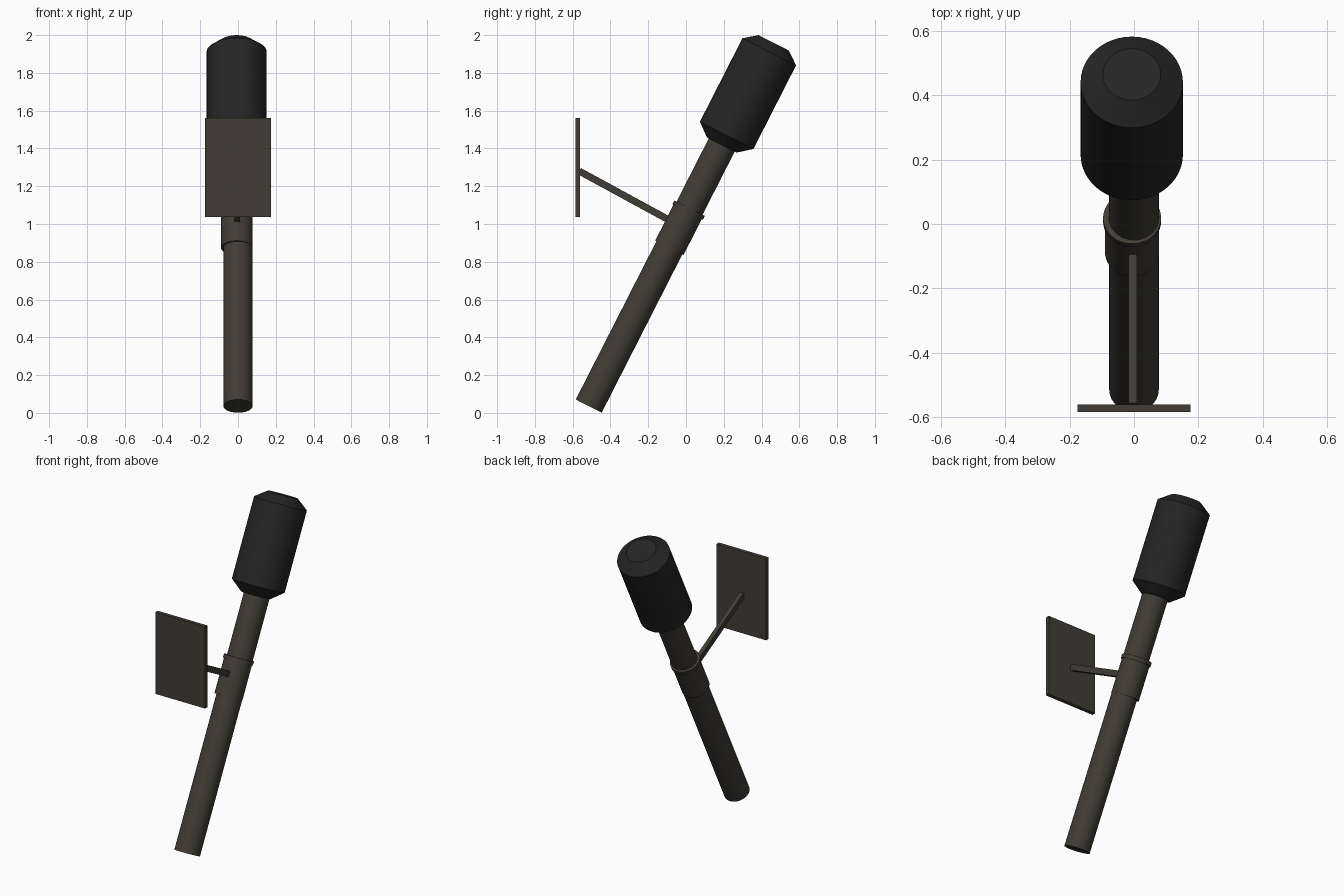
import bpy, math
from mathutils import Vector, Matrix

if "Cube" in bpy.data.objects:
    bpy.data.objects.remove(bpy.data.objects["Cube"])

TILT = math.radians(27)
BASE = Vector((0, -0.515, 0.036))           # centre of the handle's lower end


def material(name, rgb):
    m = bpy.data.materials.new(name)
    m.diffuse_color = (*rgb, 1)
    m.use_nodes = True
    m.node_tree.nodes["Principled BSDF"].inputs["Base Color"].default_value = m.diffuse_color
    return m


METAL = material("dark brown metal", (0.054, 0.046, 0.034))
BLACK = material("black", (0.018, 0.018, 0.018))


def finish(name, verts, faces, mat, smooth=False):
    me = bpy.data.meshes.new(name)
    me.from_pydata(verts, [], faces)
    me.materials.append(mat)
    ob = bpy.data.objects.new(name, me)
    bpy.context.collection.objects.link(ob)
    bpy.ops.object.select_all(action='DESELECT')
    ob.select_set(True)
    bpy.context.view_layer.objects.active = ob
    if smooth:
        bpy.ops.object.shade_smooth_by_angle(angle=math.radians(25))
    return ob


def lathe(name, profile, mat, x=0, n=48, closed=False):
    """Revolve (radius, distance) pairs about the tilted axis."""
    rot = Matrix.Rotation(-TILT, 4, 'X')
    verts, faces = [], []
    for r, s in profile:
        for i in range(n):
            a = 2 * math.pi * i / n
            verts.append(BASE + rot @ Vector((r * math.cos(a), r * math.sin(a), s)) + Vector((x, 0, 0)))
    k = len(profile)
    for j in range(k if closed else k - 1):
        a, b = j * n, (j + 1) % k * n
        for i in range(n):
            h = (i + 1) % n
            faces.append((a + i, a + h, b + h, b + i))
    if not closed:
        faces += [tuple(reversed(range(n))), tuple(range((k - 1) * n, k * n))]
    return finish(name, verts, faces, mat, True)


def box(name, centre, size, mat, rot_x=0):
    rot = Matrix.Rotation(rot_x, 4, 'X')
    verts = [Vector(centre) + rot @ Vector((x * size[0] / 2, y * size[1] / 2, z * size[2] / 2))
             for x in (-1, 1) for y in (-1, 1) for z in (-1, 1)]
    faces = [(0, 1, 3, 2), (4, 6, 7, 5), (0, 4, 5, 1), (2, 3, 7, 6), (0, 2, 6, 4), (1, 5, 7, 3)]
    return finish(name, verts, faces, mat)


# Long tube and the chamfered black head
lathe("tube", [(0.077, 0), (0.077, 1.60)], METAL)
lathe("head", [(0.088, 1.551), (0.159, 1.609), (0.159, 2.105), (0.09, 2.158)], BLACK, x=-0.007)

# Sleeve clamped round the tube, with a raised rim at its upper end
lathe("sleeve", [(0.072, 0.94), (0.084, 0.94), (0.084, 1.16), (0.072, 1.16)],
      METAL, x=-0.006, closed=True)
lathe("sleeve_rim", [(0.072, 1.152), (0.090, 1.152), (0.090, 1.176), (0.072, 1.176)],
      METAL, x=-0.006, closed=True)

# Arm from the sleeve out to the flat mounting plate
a, b = Vector((-0.004, -0.565, 1.28)), Vector((-0.004, -0.06, 1.005))
d = b - a
box("arm", (a + b) / 2, (0.027, d.length, 0.037), METAL, math.atan2(d.z, d.y))
box("plate", (0, -0.573, 1.298), (0.352, 0.024, 0.524), METAL)
